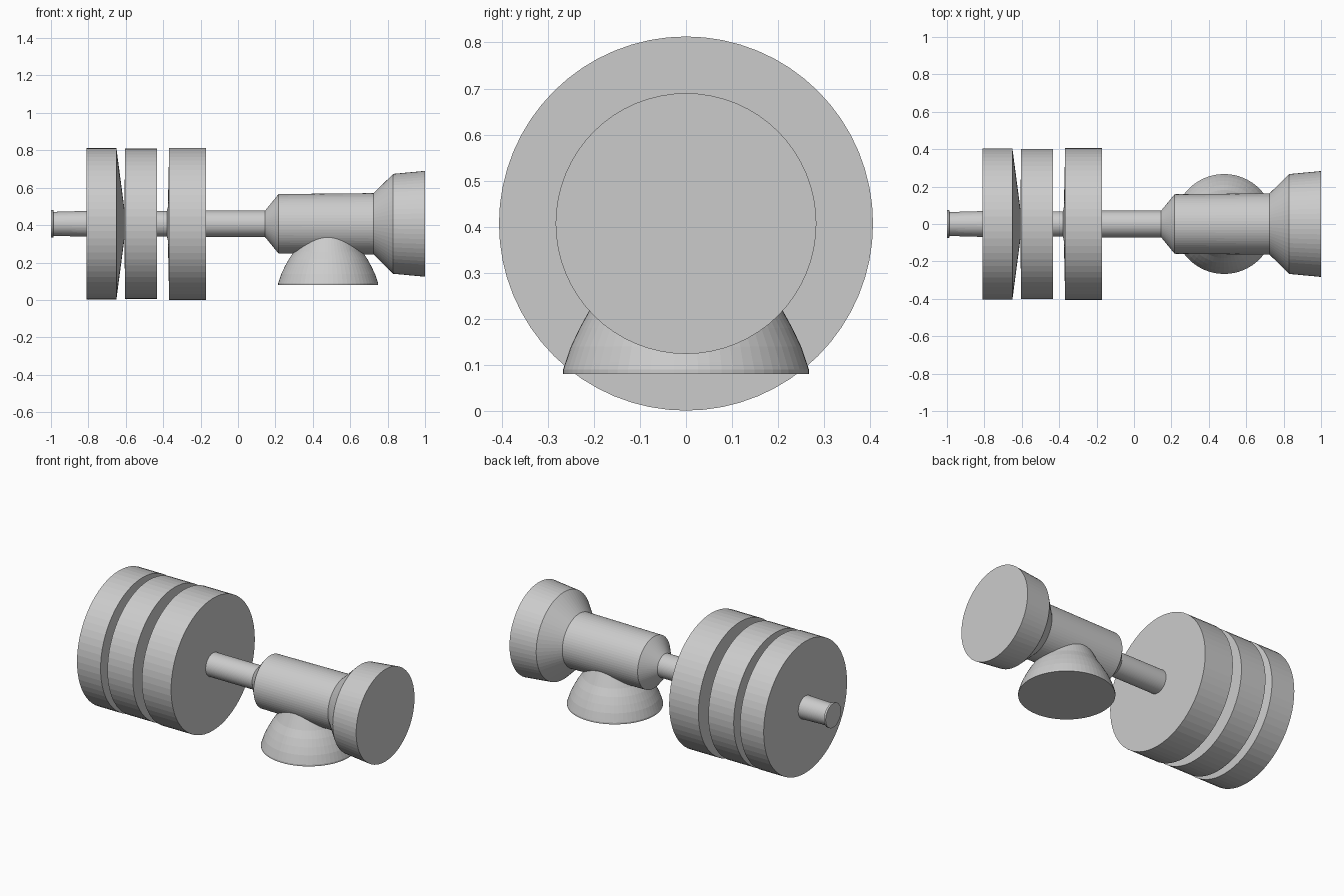
import bpy, bmesh, math
from mathutils import Matrix

if "Cube" in bpy.data.objects:
    bpy.data.objects.remove(bpy.data.objects["Cube"])

AXIS_Z = 0.407
SIDES = 64


def lathe(name, profile, matrix):
    """Revolve (position along axis, radius) points around local z, with closed ends."""
    bm = bmesh.new()
    rings = []
    for h, r in profile:
        rings.append([bm.verts.new((r * math.cos(2 * math.pi * i / SIDES),
                                    r * math.sin(2 * math.pi * i / SIDES), h))
                      for i in range(SIDES)])
    for a, b in zip(rings, rings[1:]):
        for i in range(SIDES):
            j = (i + 1) % SIDES
            bm.faces.new((a[i], a[j], b[j], b[i]))
    bm.faces.new(rings[0][::-1])
    bm.faces.new(rings[-1])
    bmesh.ops.transform(bm, matrix=matrix, verts=bm.verts)
    bmesh.ops.recalc_face_normals(bm, faces=bm.faces)
    mesh = bpy.data.meshes.new(name)
    bm.to_mesh(mesh)
    bm.free()
    obj = bpy.data.objects.new(name, mesh)
    bpy.context.collection.objects.link(obj)
    return obj


# Turned body: rod, three discs, barrel and flared end in one profile
body_profile = [
    (-1.0, 0.074), (-0.988, 0.074), (-0.986, 0.064), (-0.81, 0.069),
    (-0.81, 0.404), (-0.65, 0.404), (-0.606, 0.07),      # end disc, coned inner face
    (-0.605, 0.402), (-0.433, 0.402), (-0.433, 0.068),   # middle disc
    (-0.38, 0.068), (-0.375, 0.09), (-0.368, 0.406),     # inner disc
    (-0.17, 0.406), (-0.17, 0.071),
    (0.145, 0.071), (0.217, 0.159), (0.725, 0.164),      # rod into barrel
    (0.83, 0.267), (1.0, 0.283),                         # flared end
]
lathe("turned_body", body_profile,
      Matrix.Translation((0, 0, AXIS_Z)) @ Matrix.Rotation(math.pi / 2, 4, 'Y'))

# Flared round foot under the barrel
foot_profile = [
    (0.08, 0.267), (0.09, 0.267), (0.105, 0.262), (0.14, 0.25),
    (0.18, 0.231), (0.22, 0.209), (0.26, 0.182), (0.335, 0.144), (0.38, 0.125),
]
lathe("foot", foot_profile, Matrix.Translation((0.482, 0, 0)))
